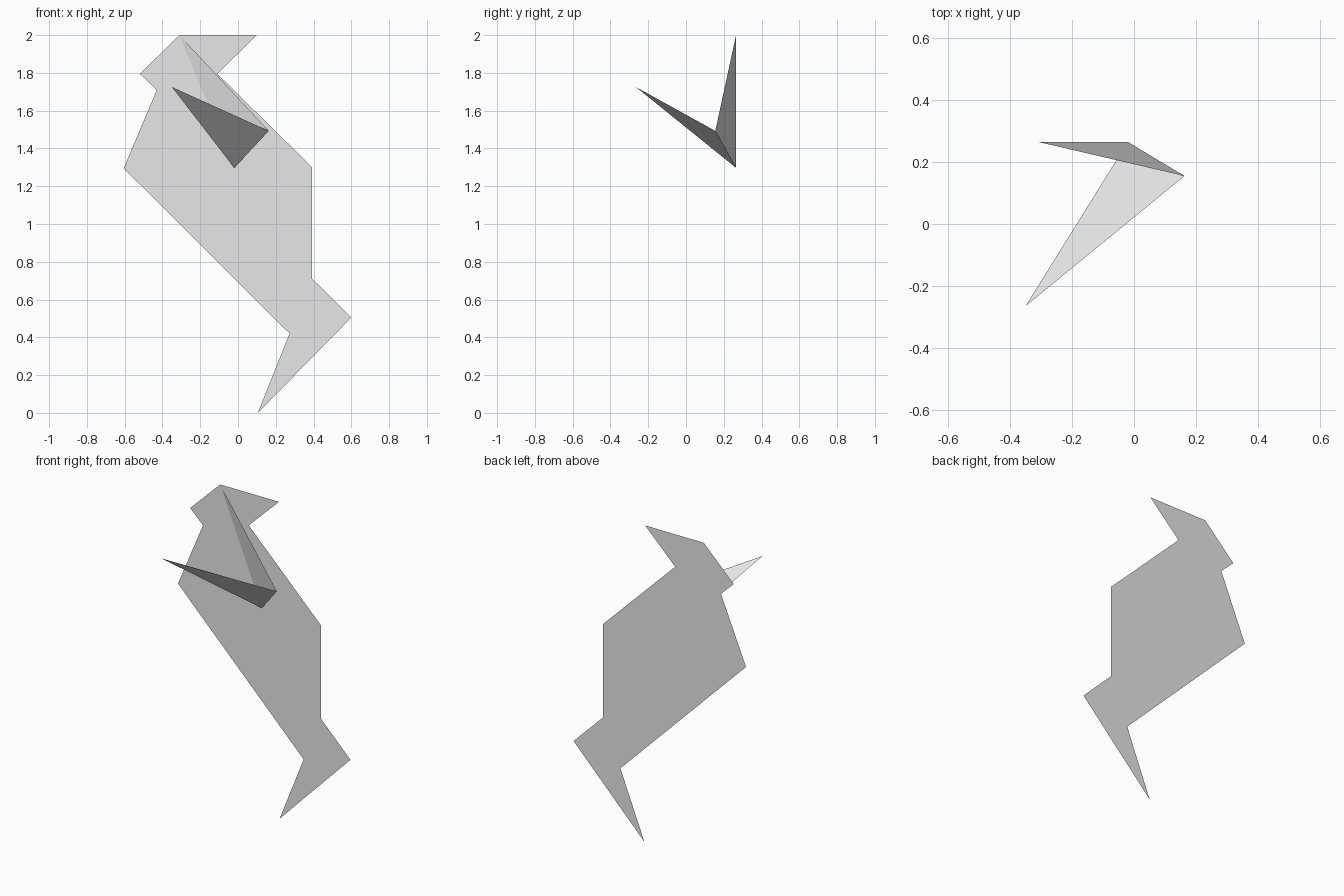
import bpy
import bmesh

cube = bpy.data.objects.get("Cube")
if cube:
    bpy.data.objects.remove(cube, do_unlink=True)

# Plain paper colour
paper = bpy.data.materials.new("paper_grey")
paper.use_nodes = True
colour = (0.8, 0.8, 0.8, 1)
paper.diffuse_color = colour
paper.node_tree.nodes["Principled BSDF"].inputs["Base Color"].default_value = colour


def paper_panel(name, corners):
    """One flat, thin sheet bounded by its corners."""
    bm = bmesh.new()
    face = bm.faces.new([bm.verts.new(c) for c in corners])
    face.normal_update()
    if face.normal.y > 0:
        face.normal_flip()
    bmesh.ops.triangulate(bm, faces=bm.faces[:])
    mesh = bpy.data.meshes.new(name)
    bm.to_mesh(mesh)
    bm.free()
    mesh.materials.append(paper)
    obj = bpy.data.objects.new(name, mesh)
    bpy.context.collection.objects.link(obj)
    return obj


BACK = 0.265

# Flat body: head, beak, back, belly and tail in one outline
outline = [(-0.31, 2), (0.1, 2), (-0.11, 1.795), (0.393, 1.3),
           (0.393, 0.71), (0.6, 0.505), (0.105, 0), (0.273, 0.42),
           (-0.605, 1.295), (-0.43, 1.71), (-0.52, 1.795)]
paper_panel("body_sheet", [(x, BACK, z) for x, z in outline])

# Folded wing: two triangles sharing a crease
crown = (-0.31, BACK, 2)
crease_top = (0.163, 0.155, 1.493)
crease_bottom = (-0.02, BACK, 1.297)
wing_point = (-0.35, -BACK, 1.725)
paper_panel("wing_base_fold", [crown, crease_top, crease_bottom])
paper_panel("wing_flap", [wing_point, crease_bottom, crease_top])
